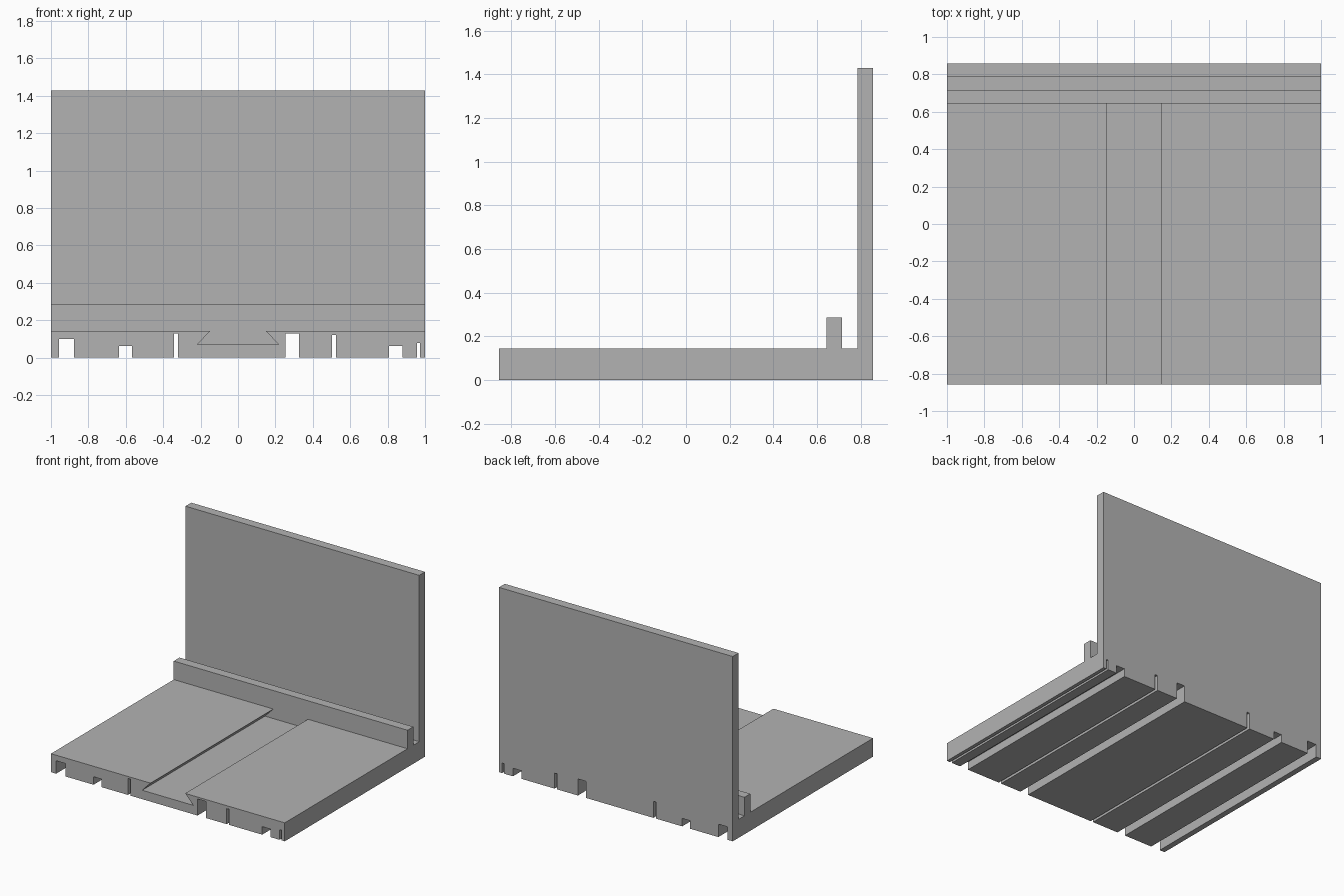
import bpy
import bmesh

cube = bpy.data.objects.get("Cube")
if cube:
    bpy.data.objects.remove(cube, do_unlink=True)

grey = bpy.data.materials.new("plain grey")
grey.use_nodes = True
color = (0.45, 0.45, 0.45, 1)
grey.diffuse_color = color
grey.node_tree.nodes["Principled BSDF"].inputs["Base Color"].default_value = color


def prism(name, points, sweep):
    """Sweep a closed 3D outline along a vector into a solid."""
    bm = bmesh.new()
    face = bm.faces.new([bm.verts.new(p) for p in points])
    grown = bmesh.ops.extrude_face_region(bm, geom=[face])
    moved = [v for v in grown["geom"] if isinstance(v, bmesh.types.BMVert)]
    bmesh.ops.translate(bm, verts=moved, vec=sweep)
    bmesh.ops.recalc_face_normals(bm, faces=bm.faces[:])
    mesh = bpy.data.meshes.new(name)
    bm.to_mesh(mesh)
    bm.free()
    mesh.materials.append(grey)
    obj = bpy.data.objects.new(name, mesh)
    bpy.context.collection.objects.link(obj)
    return obj


FRONT, BACK = -0.857, 0.857
LIP_FRONT, LIP_BACK, WALL_FRONT = 0.643, 0.714, 0.786
BASE_TOP, LIP_TOP, WALL_TOP = 0.143, 0.286, 1.429

# Base plate, low lip and tall back wall as one side profile
side = [(FRONT, 0), (BACK, 0), (BACK, WALL_TOP), (WALL_FRONT, WALL_TOP),
        (WALL_FRONT, BASE_TOP), (LIP_BACK, BASE_TOP), (LIP_BACK, LIP_TOP),
        (LIP_FRONT, LIP_TOP), (LIP_FRONT, BASE_TOP), (FRONT, BASE_TOP)]
body = prism("slotted_base_with_back_wall", [(-1, y, z) for y, z in side], (2, 0, 0))

# Slots through the underside: left edge, right edge, height
slots = [(-0.956, -0.877, 0.10), (-0.636, -0.567, 0.062), (-0.342, -0.321, 0.128),
         (0.254, 0.325, 0.128), (0.503, 0.524, 0.12), (0.807, 0.88, 0.062),
         (0.956, 0.973, 0.078)]
cutters = []
for x0, x1, top in slots:
    outline = [(x0, -1, -0.1), (x1, -1, -0.1), (x1, -1, top), (x0, -1, top)]
    cutters.append(prism("slot_cutter", outline, (0, 2, 0)))

# Dovetail groove in the top, stopping at the lip
floor, narrow, wide = 0.069, 0.148, 0.219
half = [(wide, floor), (narrow, BASE_TOP), (narrow, BASE_TOP + 0.05)]
outline = half + [(-x, z) for x, z in reversed(half)]

# The part above the base must not bite into the lip, so it ends at its face
cutters.append(prism("dovetail_cutter", [(x, -1, z) for x, z in outline],
                     (0, LIP_FRONT + 1, 0)))

for cutter in cutters:
    mod = body.modifiers.new("cut", "BOOLEAN")
    mod.operation = "DIFFERENCE"
    mod.solver = "EXACT"
    mod.object = cutter

# Bake the cuts and remove the cutters
bpy.context.view_layer.update()
graph = bpy.context.evaluated_depsgraph_get()
finished = bpy.data.meshes.new_from_object(body.evaluated_get(graph))
body.modifiers.clear()
body.data = finished
for cutter in cutters:
    bpy.data.objects.remove(cutter, do_unlink=True)
